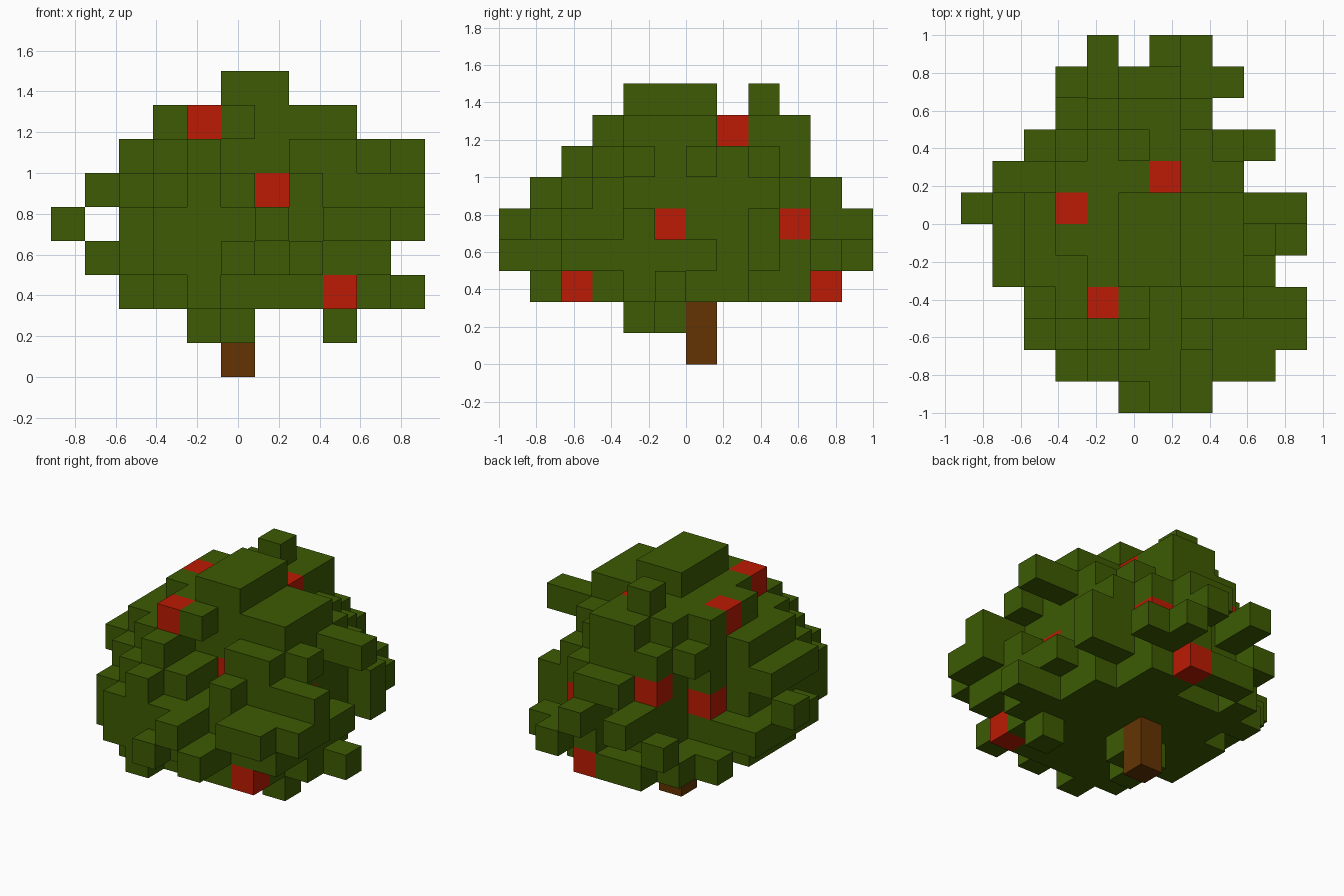
import bpy
import bmesh
from mathutils import Vector

cube = bpy.data.objects.get("Cube")
if cube:
    bpy.data.objects.remove(cube, do_unlink=True)

CELL = 1 / 6
COLUMNS, ROWS = 11, 12

# Floor plans of the crown, lowest layer first; each is listed back to front.
# L = leaves, F = fruit, T = trunk; blank rows at the back are left out by "skip".
trunk_low = ["     T     "]
crown_hem = ["     T     ",
             "    LL     ",
             "    L   L  "]
skirt = ["    LLF    ",
         "   L  LL   ",
         "  LLLLLL   ",
         "   LLLLLL  ",
         "  LLLLLLL  ",
         "  LLLLLLLLL",
         "  LLLLLLLL ",
         "   LLLLLL  ",
         "   LLLLLF  ",
         "    L      "]
wide_low = ["       L   ",
            "   L  LLL  ",
            "    LLLL   ",
            "    LLLLLL ",
            " LLLLLLLL  ",
            " LLLLLLLLL ",
            " LLLLLLLLL ",
            " LLLLLLLLL ",
            "  LLLLLLLL ",
            "  LLLLLLLL ",
            "   LLLLL   ",
            "     L L   "]
wide_high = ["    L L    ",
             "    L L    ",
             "    LLLF   ",
             "    LLLLLL ",
             "   FLLLLL  ",
             "L LLLLLLL  ",
             "  LLLLLLF  ",
             "  LLLLLLLL ",
             "  LLLLLLLLL",
             "  LLLLLLLLL",
             "   LLLL LL ",
             "      L    "]
shoulder = ["     LL    ",
            "    FLLL   ",
            "    LLLLL  ",
            "   LLLLLL  ",
            " LLLLLLLL  ",
            " LLLLLLLL  ",
            " LLLLLFLL  ",
            "  LLLL LLLL",
            "   LLL L   ",
            "    L      "]
upper = ["    LLL    ",
         "   LLLLL   ",
         "   LLLLLL  ",
         "  LLLLLLLLL",
         "  LLLLLLL  ",
         "  LLLLLLLL ",
         "   LL  LL  ",
         "    L      "]
crest = ["     LL    ",
         "    LLL    ",
         "   LLLF    ",
         "   FLLLLL  ",
         "   LLLLLL  ",
         "    LLLLL  ",
         "    FL     "]
top_knot = ["     L     ",
            "           ",
            "     LL    ",
            "     LL    ",
            "     LL    "]

# (plan, rows skipped at the back)
layers = [(trunk_low, 5), (crown_hem, 5), (skirt, 1), (wide_low, 0), (wide_high, 0),
          (shoulder, 1), (upper, 2), (crest, 2), (top_knot, 3)]

cells = {}
for k, (plan, skip) in enumerate(layers):
    for r, row in enumerate(plan):
        for i, mark in enumerate(row):
            if mark != " ":
                cells[(i, ROWS - 1 - skip - r, k)] = mark


def make_material(name, colour):
    mat = bpy.data.materials.new(name)
    mat.use_nodes = True
    mat.diffuse_color = (*colour, 1)
    mat.node_tree.nodes["Principled BSDF"].inputs["Base Color"].default_value = (*colour, 1)
    return mat


def build_blocks(name, mark, mat):
    """Make one object from the exposed sides of every cell with this mark."""
    bm = bmesh.new()
    for cell, found in cells.items():
        if found != mark:
            continue
        centre = Vector((cell[0] + 0.5 - COLUMNS / 2, cell[1] + 0.5 - ROWS / 2, cell[2] + 0.5))
        for axis in range(3):
            for sign in (-1, 1):
                step = [0, 0, 0]
                step[axis] = sign
                if tuple(a + b for a, b in zip(cell, step)) in cells:
                    continue
                n = Vector(step)
                u = Vector((step[1], step[2], step[0]))
                v = n.cross(u)
                corners = [(-1, -1), (1, -1), (1, 1), (-1, 1)]
                bm.faces.new([bm.verts.new((centre + (n + u * a + v * b) / 2) * CELL)
                              for a, b in corners])
    bmesh.ops.remove_doubles(bm, verts=bm.verts, dist=0.001)
    bm.normal_update()
    mesh = bpy.data.meshes.new(name)
    bm.to_mesh(mesh)
    bm.free()
    mesh.materials.append(mat)
    obj = bpy.data.objects.new(name, mesh)
    bpy.context.collection.objects.link(obj)


build_blocks("leaves", "L", make_material("leaf green", (0.047, 0.105, 0.001)))
build_blocks("fruit", "F", make_material("fruit red", (0.5, 0.011, 0.001)))
build_blocks("trunk", "T", make_material("bark brown", (0.125, 0.034, 0.001)))
